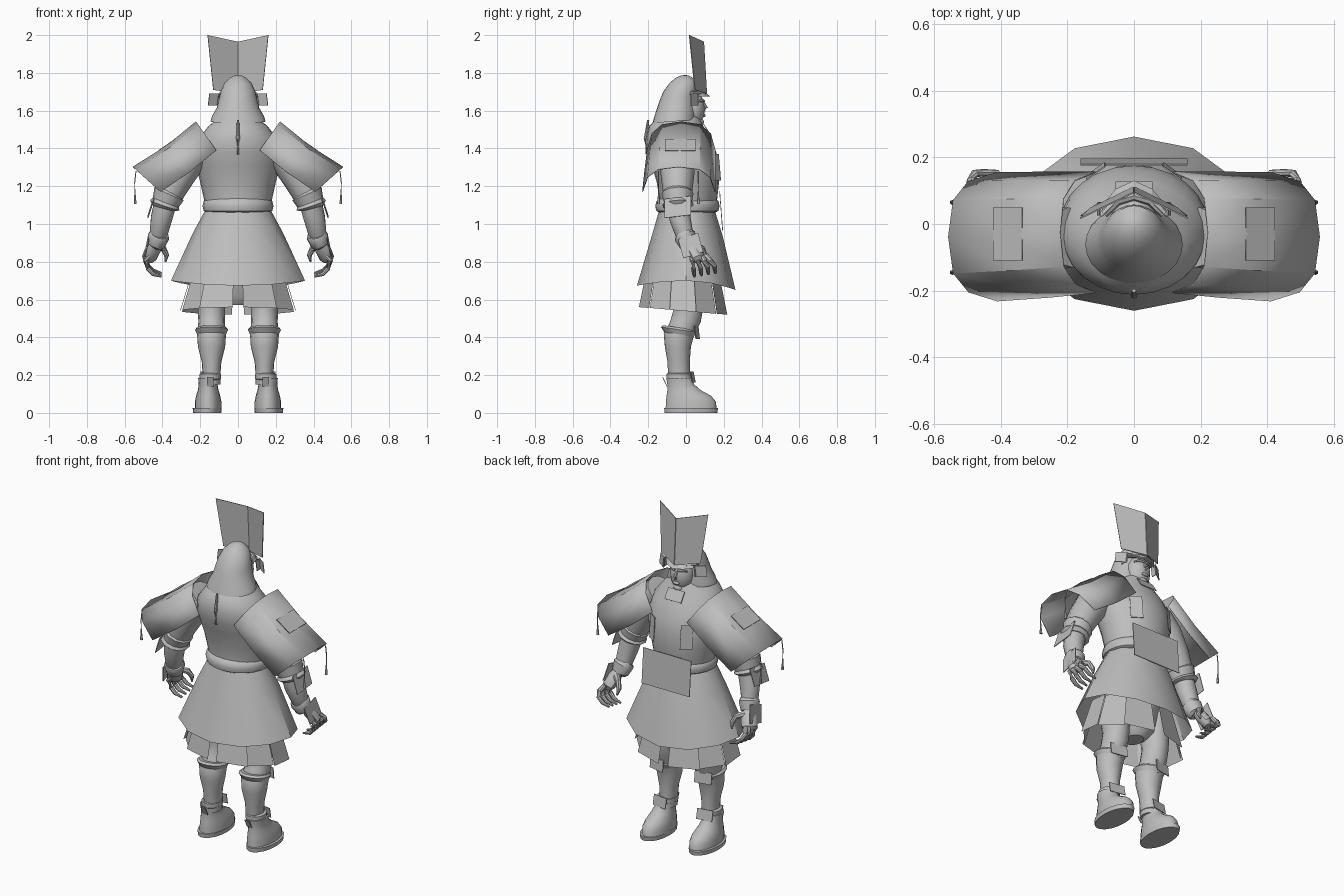
import bpy, math
from math import sin, cos, pi
from mathutils import Vector

if "Cube" in bpy.data.objects:
    bpy.data.objects.remove(bpy.data.objects["Cube"])

grey = bpy.data.materials.new("plain grey")
grey.use_nodes = True
colour = (.52, .52, .52, 1)
grey.diffuse_color = colour
shader = next(n for n in grey.node_tree.nodes if n.type == "BSDF_PRINCIPLED")
shader.inputs["Base Color"].default_value = colour


def make(name, verts, faces, mirror=False, smooth=True):
    mesh = bpy.data.meshes.new(name)
    mesh.from_pydata([tuple(v) for v in verts], [], faces)
    mesh.materials.append(grey)
    obj = bpy.data.objects.new(name, mesh)
    bpy.context.collection.objects.link(obj)
    bpy.ops.object.select_all(action="DESELECT")
    obj.select_set(True)
    bpy.context.view_layer.objects.active = obj
    if smooth:
        bpy.ops.object.shade_smooth_by_angle(angle=math.radians(35))
    if mirror:
        obj.modifiers.new("mirror", "MIRROR").use_mirror_merge = False
    return obj


def skin(rings, caps=True):
    """Join equal closed rings of points into one surface."""
    n = len(rings[0])
    verts = [p for ring in rings for p in ring]
    faces = [(r * n + i, r * n + (i + 1) % n, (r + 1) * n + (i + 1) % n, (r + 1) * n + i)
             for r in range(len(rings) - 1) for i in range(n)]
    if caps:
        faces += [tuple(reversed(range(n))), tuple(range(len(verts) - n, len(verts)))]
    return verts, faces


def loft(name, sections, n=20, centre=0, mirror=False, tilt=0):
    """Stack ovals given as height, half width, front y and back y."""
    rings = []
    for z, half, front, back in sections:
        mid, depth = (front + back) / 2, (front - back) / 2
        ring = []
        for i in range(n):
            a = 2 * pi * i / n
            y = mid + depth * sin(a)
            ring.append((centre + half * cos(a), y, z + tilt * y))
        rings.append(ring)
    return make(name, *skin(rings), mirror)


def tube(name, path, n=12, mirror=True, squash=1):
    """Sweep a round section along points given as x, y, z, radius."""
    points = [Vector(p[:3]) for p in path]
    rings = []
    for k, p in enumerate(points):
        along = points[min(k + 1, len(points) - 1)] - points[max(k - 1, 0)]
        turn = along.to_track_quat("Z", "Y")
        r = path[k][3]
        rings.append([p + turn @ Vector((r * cos(2 * pi * i / n), squash * r * sin(2 * pi * i / n), 0))
                      for i in range(n)])
    return make(name, *skin(rings), mirror)


def plate(name, centre, across, down, mirror=True):
    """Thin flat panel from its centre and its two half-edge directions."""
    c, u, v = Vector(centre), Vector(across), Vector(down)
    w = u.cross(v).normalized() * .002
    rings = [[c + s * w + a * u + b * v for a, b in ((-1, -1), (1, -1), (1, 1), (-1, 1))] for s in (-1, 1)]
    return make(name, *skin(rings), mirror, False)


def ball(name, centre, size, rows=8):
    x, y, z = centre
    steps = [pi * (k + .15) / (rows + .3) for k in range(rows + 1)]
    return loft(name, [(z - size[2] * cos(t), size[0] * sin(t), y + size[1] * sin(t),
                        y - size[1] * sin(t)) for t in steps], centre=x)


# Torso, neck and belt
loft("torso", [(1.06, .17, .15, -.14), (1.13, .18, .165, -.14), (1.22, .2, .175, -.155),
               (1.31, .222, .175, -.18), (1.38, .225, .16, -.205), (1.45, .21, .13, -.212),
               (1.52, .155, .09, -.195), (1.57, .09, .075, -.14)], n=24)
loft("belt", [(1.06, .165, .155, -.14), (1.07, .182, .172, -.157), (1.095, .188, .178, -.163),
              (1.12, .182, .172, -.157), (1.135, .165, .155, -.14)], n=24)
tube("spine_ridge", [(0, -.206, 1.37, .01), (0, -.214, 1.45, .01), (0, -.2, 1.55, .006)], n=8, mirror=False)
plate("apron_plate", (0, .186, 1.07), (.16, 0, 0), (0, .008, -.105), mirror=False)
plate("chest_plate", (.115, .158, 1.3), (.028, -.02, 0), (0, .006, -.07))
plate("neck_plate", (0, .108, 1.505), (.055, 0, 0), (0, .018, -.028), mirror=False)

# Flared robe skirt with a lower point at the front and back
n = 12
rings = []
for z, half, front, back in ((1.08, .17, .15, -.14), (.95, .24, .195, -.18), (.7, .355, .262, -.26)):
    ring = []
    for i in range(n):
        a = 2 * pi * i / n
        s = sin(a)
        drop = (1.08 - z) * abs(s) ** 2 * (.13 if s > 0 else .07)
        ring.append((half * cos(a), s * (front if s > 0 else -back), z - drop))
    rings.append(ring)
make("robe_skirt", *skin(rings, caps=False))

# Hanging panels below the skirt
panels = 5
for k in range(panels):
    start, end = [math.radians(-85 + 168 * (k + e) / panels) for e in (0, 1.04)]
    grow = .96 if k % 2 else 1
    corners = []
    for a, wide, deep, z in ((start, .25, .19, .76), (end, .25, .19, .76),
                             (end, .32, .235, .54), (start, .32, .235, .54)):
        corners.append((wide * grow * cos(a), deep * grow * sin(a) - .015, z - .02 * sin(a)))
    make("hanging_panel", corners, [(0, 1, 2, 3)], True, False)
loft("hips", [(.57, .05, .06, -.06), (.62, .12, .1, -.1), (.8, .17, .12, -.12)], n=14)

# Legs, boots and straps
loft("leg", [(.15, .046, .02, -.09), (.2, .047, .02, -.095), (.27, .052, .02, -.098),
             (.35, .072, .026, -.112), (.42, .077, .045, -.118), (.48, .07, .078, -.085),
             (.55, .072, .09, -.065), (.78, .085, .1, -.1)], n=16, centre=.14, mirror=True)
loft("knee_cuff", [(.405, .074, .04, -.112), (.435, .088, .054, -.132), (.446, .078, .05, -.12)],
     n=16, centre=.14, mirror=True, tilt=-.15)
loft("ankle_strap", [(.175, .05, .022, -.098), (.18, .056, .03, -.102), (.205, .056, .03, -.102),
                     (.21, .048, .022, -.098)], n=16, centre=.147, mirror=True)
loft("sole", [(0, .074, .168, -.115), (.025, .077, .172, -.118), (.027, .07, .165, -.11)],
     n=18, centre=.163, mirror=True)
loft("boot", [(.02, .071, .165, -.11), (.06, .07, .16, -.108), (.09, .064, .135, -.105),
              (.12, .055, .08, -.1), (.15, .05, .045, -.1), (.185, .053, .03, -.105)],
     n=18, centre=.158, mirror=True)
plate("heel_flap", (.147, -.112, .165), (.016, 0, 0), (0, .012, -.025))
plate("knee_plate", (.155, .058, .425), (.05, -.01, 0), (0, .004, -.034))
plate("ankle_plate", (.15, .036, .19), (.047, -.008, 0), (0, .006, -.03))

# Arms and sleeve cuffs
tube("upper_arm", [(.19, -.04, 1.43, .09), (.26, -.045, 1.35, .095), (.32, -.045, 1.25, .088),
                   (.37, -.045, 1.15, .075)])
tube("elbow_cuff", [(.355, -.045, 1.175, .07), (.365, -.045, 1.16, .085), (.382, -.043, 1.115, .074),
                    (.388, -.042, 1.1, .084), (.392, -.041, 1.085, .066)])
tube("forearm", [(.385, -.042, 1.11, .06), (.405, -.032, 1.03, .058), (.42, -.01, .95, .048),
                 (.43, .015, .89, .036)])
tube("wrist_cuff", [(.415, -.015, .95, .05), (.42, -.005, .935, .058), (.432, .012, .89, .048),
                    (.435, .015, .885, .036)])
plate("elbow_plate", (.46, -.043, 1.09), (0, .07, .008), (.016, 0, -.05))
plate("wrist_plate", (.482, .025, .885), (0, .053, .017), (.01, .014, -.05))

# Hands with curled fingers and a thumb
tube("palm", [(.435, .015, .9, .034), (.45, .04, .865, .046), (.47, .065, .82, .044),
              (.474, .07, .8, .026)], squash=.75)
for k in range(4):
    y, reach = .03 + .025 * k, .012 * k
    tube("finger", [(.468, y, .835, .014), (.488, y + .005 + reach / 2, .805, .015),
                    (.477, y + .01 + reach, .765 + reach / 3, .013),
                    (.45, y + .013 + reach, .735 + reach / 2, .011),
                    (.405, y + .015 + reach, .722 + reach / 2, .006)], n=8)
tube("thumb", [(.43, .05, .88, .02), (.395, .085, .87, .017), (.378, .1, .835, .014),
               (.384, .11, .8, .006)], n=8)

# Arched shoulder guards: a ridge line whose sides curl down and inward
arch = [(-1, 1), (-.86, .41), (-.57, .1), (0, 0), (.57, .1), (.86, .41), (1, 1)]
verts = []
for x, z, inward, drop, mid, wide in ((.22, 1.54, .105, .15, -.025, .178),
                                      (.38, 1.41, .125, .135, -.032, .185),
                                      (.555, 1.3, .145, .13, -.038, .19)):
    verts += [(x - inward * f, mid + wide * s, z - drop * f) for s, f in arch]
m = len(arch)
guard = make("shoulder_guard", verts, [(r * m + i, r * m + i + 1, (r + 1) * m + i + 1, (r + 1) * m + i)
                                       for r in range(2) for i in range(m - 1)], True)
guard.modifiers.new("thickness", "SOLIDIFY").thickness = .004
plate("shoulder_plate", (.378, -.03, 1.418), (0, .08, 0), (.043, 0, -.03))
for y in (-.145, .065):
    tube("tassel", [(.54, y, 1.28, .003), (.547, y, 1.22, .003), (.544, y, 1.105, .008)], n=6)

# Head, hood and face
loft("hood", [(1.548, .146, .055, -.178), (1.575, .138, .055, -.17), (1.62, .112, .055, -.155),
              (1.67, .1, .055, -.138), (1.71, .09, .058, -.12), (1.75, .07, .055, -.09),
              (1.775, .043, .03, -.06), (1.786, .022, .012, -.035), (1.789, .004, -.008, -.016)],
     n=24, tilt=.08)
ball("face", (0, .03, 1.61), (.07, .07, .1))
tube("nose", [(0, .09, 1.645, .007), (0, .105, 1.615, .012), (0, .095, 1.6, .01)], n=8, mirror=False)
ball("chin", (0, .07, 1.54), (.03, .025, .022))
ball("lips", (0, .095, 1.575), (.022, .009, .009))
tube("brow", [(.008, .095, 1.65, .007), (.035, .088, 1.655, .008), (.055, .065, 1.648, .005)], n=6)

# Helmet brim, ear plates and folded crest
make("brim", [(0, .09, 1.705), (0, .13, 1.675), (.055, .105, 1.675), (.05, .07, 1.705),
              (.1, .05, 1.675), (.085, .03, 1.705)], [(0, 1, 2, 3), (3, 2, 4, 5)], True, False)
tube("brow_band", [(0, .085, 1.69, .015), (.05, .07, 1.69, .015), (.09, .03, 1.69, .013)], n=8)
plate("ear_plate", (.127, .045, 1.66), (.028, -.02, 0), (.004, 0, -.032))
plate("ear_guard", (.105, .045, 1.66), (0, .02, 0), (.004, 0, -.03))
crest = make("crest", [(0, .108, 1.69), (.13, .045, 1.71), (.16, .015, 2), (0, .092, 1.965)],
             [(0, 1, 2, 3)], True, False)
crest.modifiers.new("thickness", "SOLIDIFY").thickness = .004
